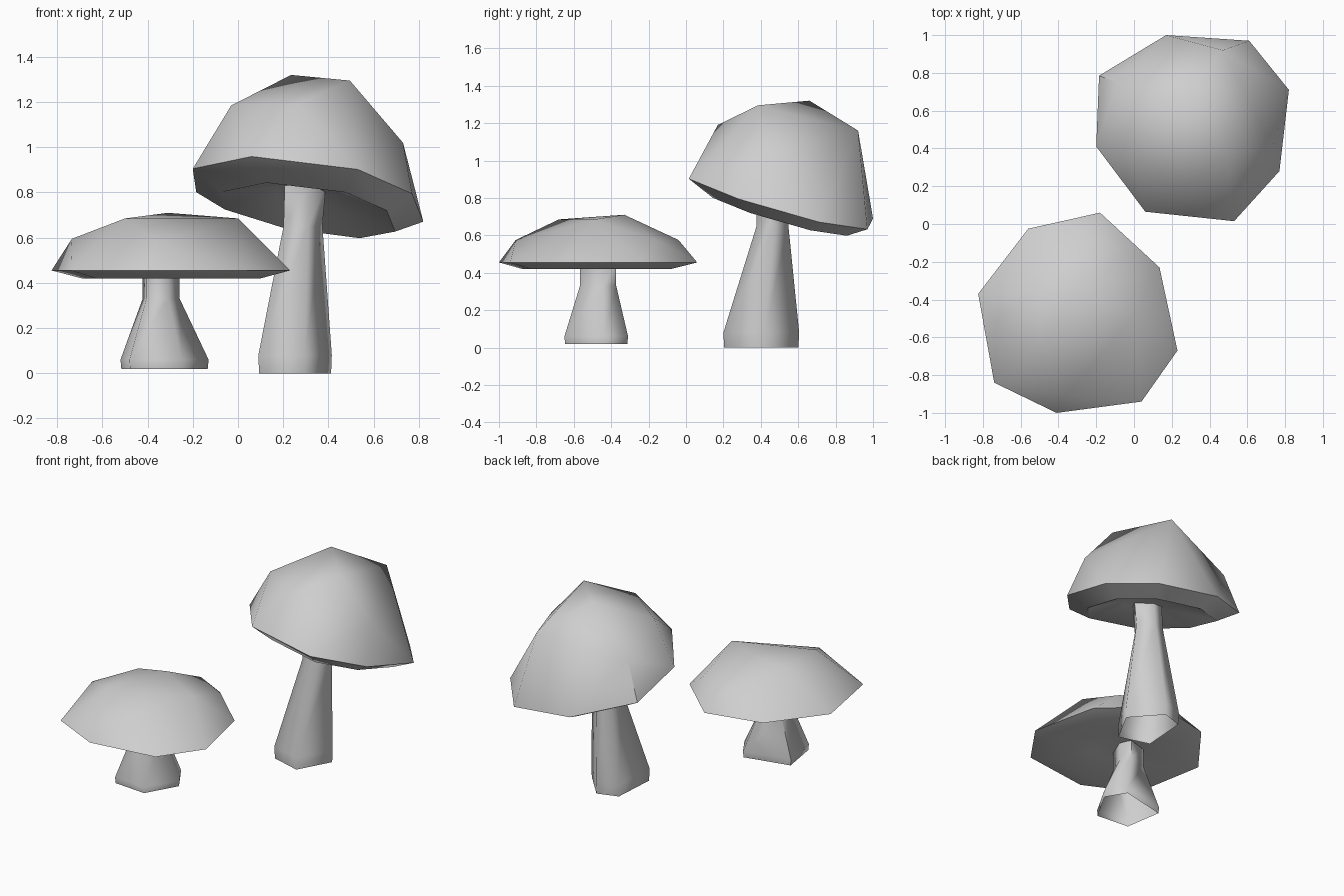
import bpy
import bmesh
import math
from mathutils import Vector

if "Cube" in bpy.data.objects:
    bpy.data.objects.remove(bpy.data.objects["Cube"], do_unlink=True)

# Single plain material
grey = bpy.data.materials.new("light_grey")
grey.use_nodes = True
COLOUR = (0.62, 0.62, 0.62, 1)
grey.diffuse_color = COLOUR
grey.node_tree.nodes["Principled BSDF"].inputs["Base Color"].default_value = COLOUR


def finish(bm, name, angle):
    """Turn the bmesh into a smooth-shaded object."""
    bmesh.ops.recalc_face_normals(bm, faces=bm.faces)
    mesh = bpy.data.meshes.new(name)
    bm.to_mesh(mesh)
    bm.free()
    mesh.materials.append(grey)
    obj = bpy.data.objects.new(name, mesh)
    bpy.context.collection.objects.link(obj)
    bpy.ops.object.select_all(action='DESELECT')
    obj.select_set(True)
    bpy.context.view_layer.objects.active = obj
    bpy.ops.object.shade_smooth_by_angle(angle=math.radians(angle))


def bridge(bm, lower, upper):
    """Join two rings of equal length with quads."""
    n = len(lower)
    for i in range(n):
        j = (i + 1) % n
        bm.faces.new((lower[i], lower[j], upper[j], upper[i]))


def make_cap(name, rim, rim_height, crown, lip_drop):
    """Faceted dome over a planar rim, with a lip and a recessed underside."""
    bm = bmesh.new()
    edge = [bm.verts.new((x, y, rim_height(x, y))) for x, y in rim]
    for point in crown:
        bm.verts.new(point)
    bmesh.ops.convex_hull(bm, input=bm.verts[:])
    bm.normal_update()
    base = [f for f in bm.faces if all(v in edge for v in f.verts)
            and abs(f.normal.z) > 0.7]
    bmesh.ops.delete(bm, geom=base, context='FACES_ONLY')
    rim_set = set(edge)
    flat = [e for e in bm.edges if not e.link_faces]
    bmesh.ops.delete(bm, geom=flat, context='EDGES')
    loose = [v for v in bm.verts if not v.link_faces and v not in rim_set]
    bmesh.ops.delete(bm, geom=loose, context='VERTS')

    # Underside rings: lip, then the recess around the stem
    centre = sum((v.co for v in edge), Vector()) / len(edge)
    previous = edge
    for scale, drop in ((0.75, lip_drop), (0.3, 0)):
        ring = [bm.verts.new(centre + (v.co - centre) * scale - Vector((0, 0, drop)))
                for v in edge]
        bridge(bm, previous, ring)
        previous = ring
    bm.faces.new(previous)
    finish(bm, name, 45)


def make_stem(name, outline, rings):
    """Open tube: the foot outline scaled and moved from ring to ring."""
    bm = bmesh.new()
    xs, ys = zip(*outline)
    mx, my = (min(xs) + max(xs)) / 2, (min(ys) + max(ys)) / 2
    previous = None
    for z, dx, dy, sx, sy in rings:
        ring = [bm.verts.new((mx + dx + (x - mx) * sx, my + dy + (y - my) * sy, z))
                for x, y in outline]
        if previous:
            bridge(bm, previous, ring)
        previous = ring
    finish(bm, name, 80)


# Small mushroom, level cap
make_cap(
    "small_cap",
    [(-.18, .06), (-.56, -.025), (-.825, -.37), (-.74, -.84),
     (-.41, -1), (.04, -.94), (.23, -.67), (.135, -.23)],
    lambda x, y: .455,
    [(-.735, -.51, .595), (-.5, -.35, .685), (-.31, -.33, .71), (0, -.49, .685),
     (-.5, -.68, .685), (-.36, -.91, .575), (-.25, -.04, .575), (-.02, -.16, .575)],
    .035)
make_stem(
    "small_stem",
    [(-.48, -.63), (-.25, -.65), (-.13, -.44), (-.21, -.31), (-.52, -.38)],
    [(.02, 0, 0, .98, .98), (.06, 0, 0, 1, 1),
     (.33, -.015, .01, .42, .57), (.45, -.015, .01, .42, .57)])

# Large mushroom, tilted cap
make_cap(
    "large_cap",
    [(.17, 1), (-.185, .785), (-.2, .41), (.06, .065),
     (.53, .015), (.77, .28), (.82, .71), (.61, .97)],
    lambda x, y: .905 - .15 * (x + .2) - .27 * (y - .41),
    [(-.03, .39, 1.185), (.235, .66, 1.32), (.495, .385, 1.295), (.73, .4, 1.02),
     (.26, .17, 1.19), (.47, .92, 1.16), (-.09, .75, 1.05)],
    .075)
make_stem(
    "large_stem",
    [(.09, .26), (.295, .2), (.415, .42), (.25, .605), (.11, .56)],
    [(0, 0, 0, .98, .98), (.08, 0, 0, 1, 1),
     (.65, .035, .06, .53, .42), (.83, .045, .055, .56, .42)])
